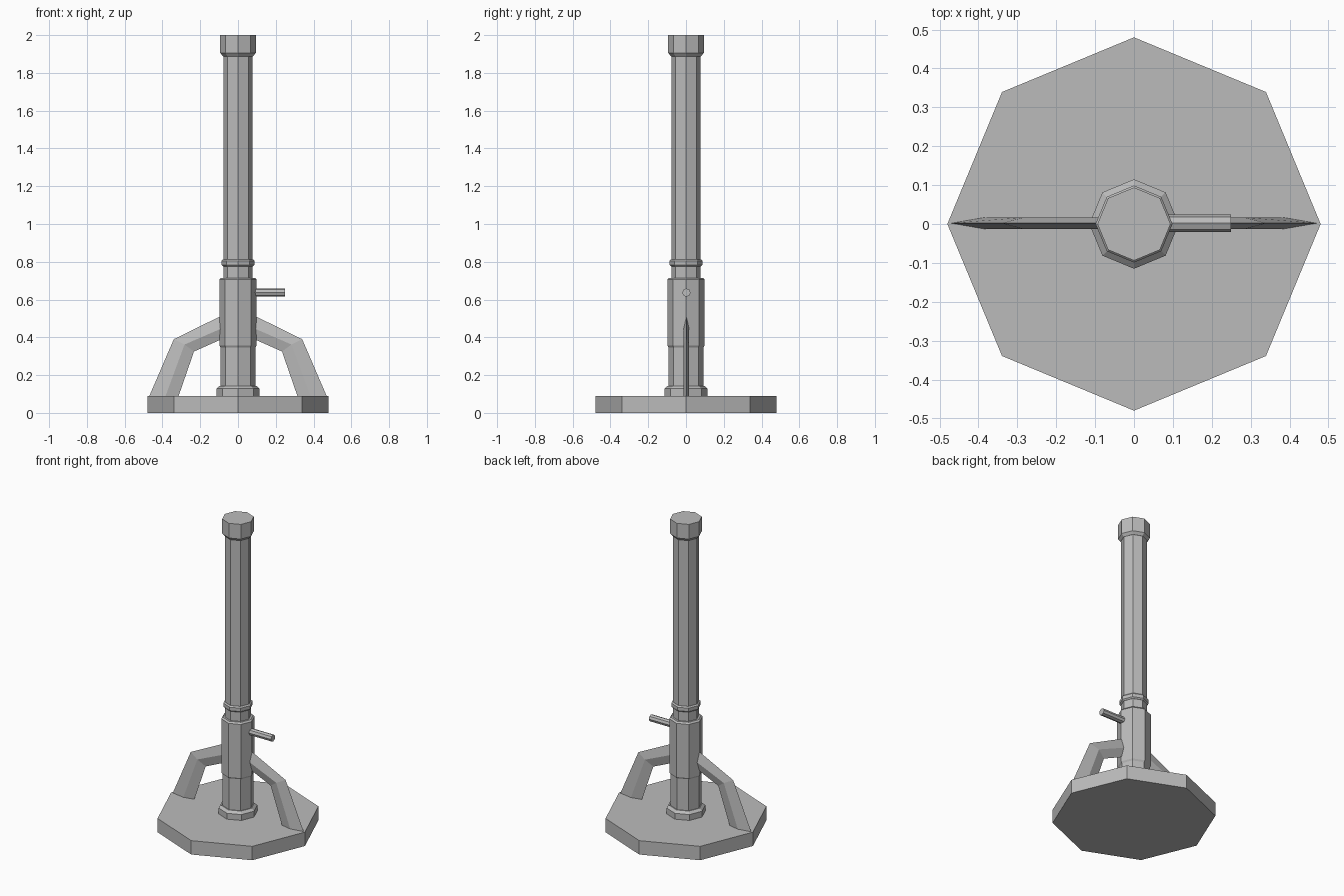
import bpy
import bmesh
from math import cos, sin, pi
from mathutils import Vector

cube = bpy.data.objects.get("Cube")
if cube:
    bpy.data.objects.remove(cube, do_unlink=True)

metal = bpy.data.materials.new("grey metal")
metal.use_nodes = True
GREY = (0.5, 0.5, 0.5, 1)
metal.diffuse_color = GREY
metal.node_tree.nodes["Principled BSDF"].inputs["Base Color"].default_value = GREY

SIDES = 8


def loft(name, rings):
    """Skin closed rings of points into a solid with flat ends."""
    bm = bmesh.new()
    rows = [[bm.verts.new(p) for p in ring] for ring in rings]
    n = len(rows[0])
    for a, b in zip(rows, rows[1:]):
        for i in range(n):
            j = (i + 1) % n
            bm.faces.new((a[i], a[j], b[j], b[i]))
    bm.faces.new(rows[0])
    bm.faces.new(rows[-1])
    bmesh.ops.recalc_face_normals(bm, faces=bm.faces)
    mesh = bpy.data.meshes.new(name)
    bm.to_mesh(mesh)
    bm.free()
    mesh.materials.append(metal)
    obj = bpy.data.objects.new(name, mesh)
    bpy.context.collection.objects.link(obj)
    return obj


def octagon(radius):
    return [(radius * cos(2 * pi * i / SIDES), radius * sin(2 * pi * i / SIDES))
            for i in range(SIDES)]


def turned(name, profile):
    """Eight-sided upright part from (radius, height) pairs."""
    return loft(name, [[(x, y, z) for x, y in octagon(r)] for r, z in profile])


# Base and stacked column parts
turned("base", [(0.48, 0), (0.48, 0.09)])
turned("foot_collar", [(0.115, 0.09), (0.115, 0.128), (0.098, 0.143)])
turned("lower_column", [(0.093, 0.14), (0.093, 0.35)])
turned("air_sleeve", [(0.093, 0.347), (0.099, 0.357), (0.099, 0.705), (0.09, 0.715)])
turned("barrel", [(0.078, 0.71), (0.078, 1.9)])
turned("barrel_ring", [(0.079, 0.775), (0.087, 0.783), (0.087, 0.805), (0.079, 0.813)])
turned("top_cap", [(0.079, 1.888), (0.094, 1.905), (0.094, 2.0)])

# Gas inlet on the left side
loft("gas_inlet", [[(x, y + 0.002, z + 0.637) for y, z in octagon(0.022)]
                   for x in (0.08, 0.25)])

# Bent legs with a thin diamond section: outer, ridge and inner paths
OUTER = [(0.47, 0.088), (0.34, 0.39), (0.08, 0.518)]
RIDGE = [(0.384, 0.088), (0.283, 0.362), (0.08, 0.45)]
INNER = [(0.315, 0.088), (0.233, 0.325), (0.08, 0.393)]
for side, name in ((1, "left_leg"), (-1, "right_leg")):
    rings = []
    for o, m, i in zip(OUTER, RIDGE, INNER):
        section = ((o, 0.002), (m, 0.017), (i, 0.002), (m, -0.013))
        rings.append([Vector((side * p[0], y, p[1])) for p, y in section])
    loft(name, rings)
